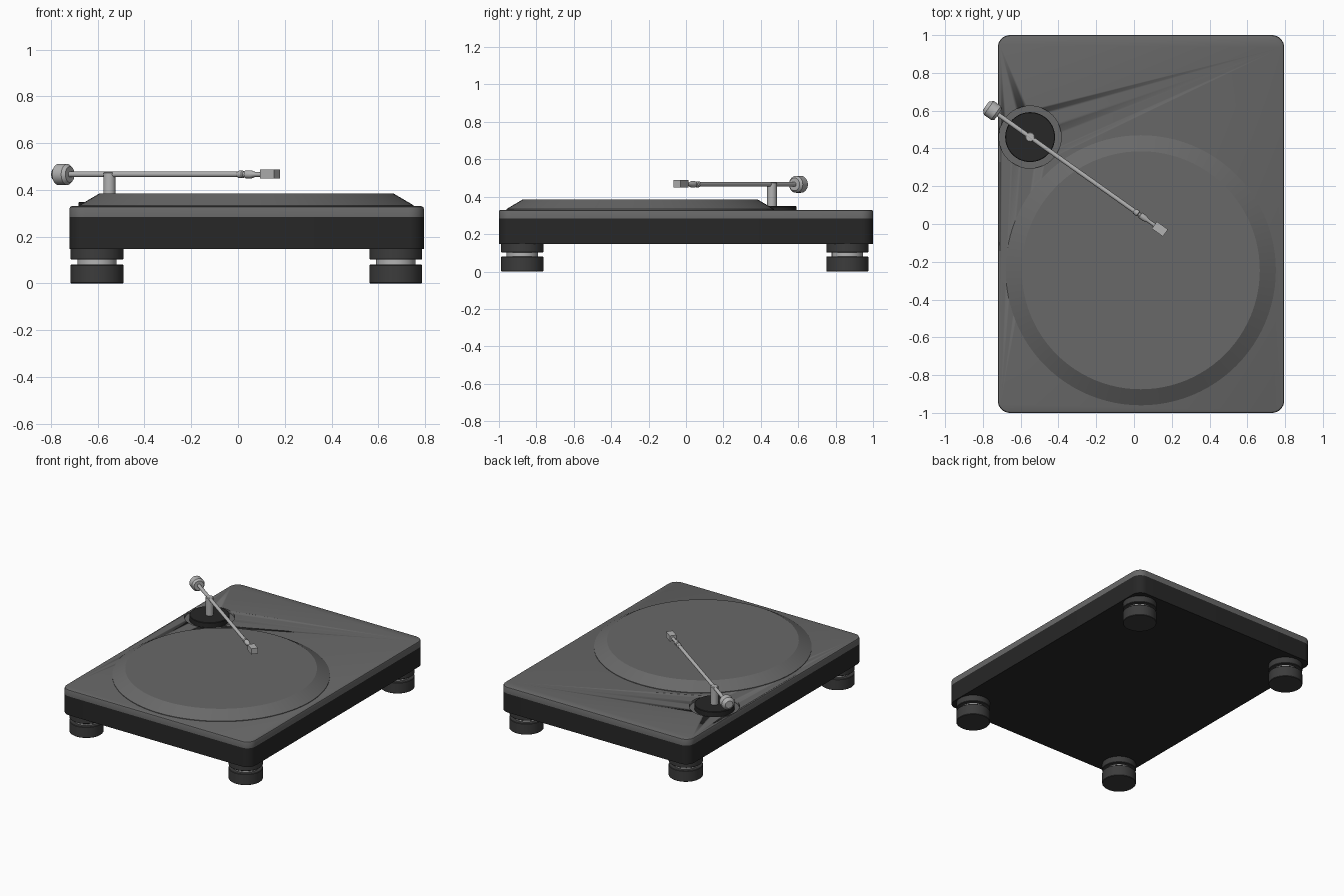
import bpy, bmesh, math
from mathutils import Matrix

if "Cube" in bpy.data.objects:
    bpy.data.objects.remove(bpy.data.objects["Cube"])

CX = 0.037          # plinth centre in x
ARM_Z = 0.466
PIVOT = (-0.55, 0.46)
ARM_ANGLE = math.radians(-35.3)


def material(name, v):
    m = bpy.data.materials.new(name)
    m.diffuse_color = (v, v, v, 1)
    m.use_nodes = True
    m.node_tree.nodes["Principled BSDF"].inputs["Base Color"].default_value = m.diffuse_color
    return m


BLACK = material("black", 0.02)
RUBBER = material("rubber", 0.045)
GREY = material("dark_grey", 0.14)
METAL = material("metal", 0.45)


def finish(bm, name, mat, matrix=None, smooth=True):
    bmesh.ops.recalc_face_normals(bm, faces=bm.faces)
    mesh = bpy.data.meshes.new(name)
    bm.to_mesh(mesh)
    bm.free()
    ob = bpy.data.objects.new(name, mesh)
    bpy.context.collection.objects.link(ob)
    mesh.materials.append(mat)
    if matrix:
        ob.matrix_world = matrix
    if smooth:
        bpy.ops.object.select_all(action='DESELECT')
        ob.select_set(True)
        bpy.context.view_layer.objects.active = ob
        bpy.ops.object.shade_smooth_by_angle(angle=math.radians(30))
    return ob


def lathe(name, profile, mat, matrix, sides=48):
    """Revolve an (r, z) profile round z and cap both ends."""
    bm = bmesh.new()
    rings = [[bm.verts.new((r * math.cos(math.tau * i / sides),
                            r * math.sin(math.tau * i / sides), z))
              for i in range(sides)] for r, z in profile]
    for a, b in zip(rings, rings[1:]):
        for i in range(sides):
            j = (i + 1) % sides
            bm.faces.new((a[i], a[j], b[j], b[i]))
    bm.faces.new(rings[0])
    bm.faces.new(rings[-1])
    return finish(bm, name, mat, matrix)


def slab(name, layers, mat, hx=0.758, hy=1.0, radius=0.065, seg=8):
    """Stack rounded rectangles given as (inset, z)."""
    bm = bmesh.new()
    rings = []
    for inset, z in layers:
        ring = []
        for k, (sx, sy) in enumerate(((1, 1), (-1, 1), (-1, -1), (1, -1))):
            for i in range(seg + 1):
                a = math.pi / 2 * (k + i / seg)
                ring.append(bm.verts.new((
                    CX + sx * (hx - radius) + (radius - inset) * math.cos(a),
                    sy * (hy - radius) + (radius - inset) * math.sin(a), z)))
        rings.append(ring)
    for a, b in zip(rings, rings[1:]):
        for i in range(len(a)):
            j = (i + 1) % len(a)
            bm.faces.new((a[i], a[j], b[j], b[i]))
    bm.faces.new(rings[0])
    bm.faces.new(rings[-1])
    return finish(bm, name, mat)


def at(x, y, z=0):
    return Matrix.Translation((x, y, z))


# Plinth: black lower body and grey top plate with softened rim
slab("plinth_body", [(0, 0.147), (0, 0.283)], BLACK)
top = slab("top_plate", [(0, 0.283), (0, 0.320), (0.003, 0.327), (0.010, 0.330)], GREY)

# Round recess in the top plate for the tonearm base
cutter = lathe("recess_cutter", [(0.165, 0.312), (0.165, 0.40)], GREY, at(*PIVOT), 64)
cutter.hide_render = True
cutter.hide_viewport = True
cut = top.modifiers.new("recess", 'BOOLEAN')
cut.operation = 'DIFFERENCE'
cut.object = cutter
cut.solver = 'EXACT'

# Platter with sloping rim
lathe("platter", [(0.715, 0.325), (0.715, 0.334), (0.63, 0.384)], GREY, at(0.036, -0.245), 96)

# Feet: two rubber drums joined by a narrower metal neck
for fx, nx in ((-0.603, "left"), (0.675, "right")):
    for fy, ny in ((-0.875, "front"), (0.863, "back")):
        m = at(fx, fy)
        n = f"{ny}_{nx}_foot"
        lathe(n + "_base", [(0.110, 0), (0.113, 0.003), (0.113, 0.077), (0.110, 0.080)], RUBBER, m)
        lathe(n + "_neck", [(0.084, 0.079), (0.084, 0.103)], METAL, m)
        lathe(n + "_collar", [(0.110, 0.102), (0.113, 0.105), (0.113, 0.150)], RUBBER, m)

# Tonearm base and pivot post
lathe("tonearm_base", [(0.132, 0.310), (0.132, 0.346), (0.129, 0.349)], BLACK, at(*PIVOT), 64)
lathe("tonearm_post", [(0.026, 0.345), (0.026, 0.473), (0.022, 0.477)], METAL, at(*PIVOT), 32)

# Tonearm parts lie along one axis: profile z is the distance from the pivot
frame = at(*PIVOT, ARM_Z) @ Matrix.Rotation(ARM_ANGLE, 4, 'Z')
axis = frame @ Matrix.Rotation(math.pi / 2, 4, 'Y')
lathe("tonearm_tube", [(0.012, -0.22), (0.012, 0.69)], METAL, axis, 24)
lathe("counterweight", [(0.026, -0.287), (0.045, -0.268), (0.045, -0.221), (0.034, -0.207)],
      METAL, axis, 32)
lathe("arm_connector", [(0.012, 0.674), (0.016, 0.680), (0.016, 0.700), (0.011, 0.704),
                        (0.011, 0.712), (0.017, 0.716), (0.017, 0.745), (0.010, 0.765),
                        (0.010, 0.810)], METAL, axis, 24)

# Headshell block
bm = bmesh.new()
bmesh.ops.create_cube(bm, size=1, matrix=at(0.842, 0, 0.002) @ Matrix.Diagonal((0.072, 0.046, 0.04, 1)))
finish(bm, "headshell", METAL, frame, smooth=False)
